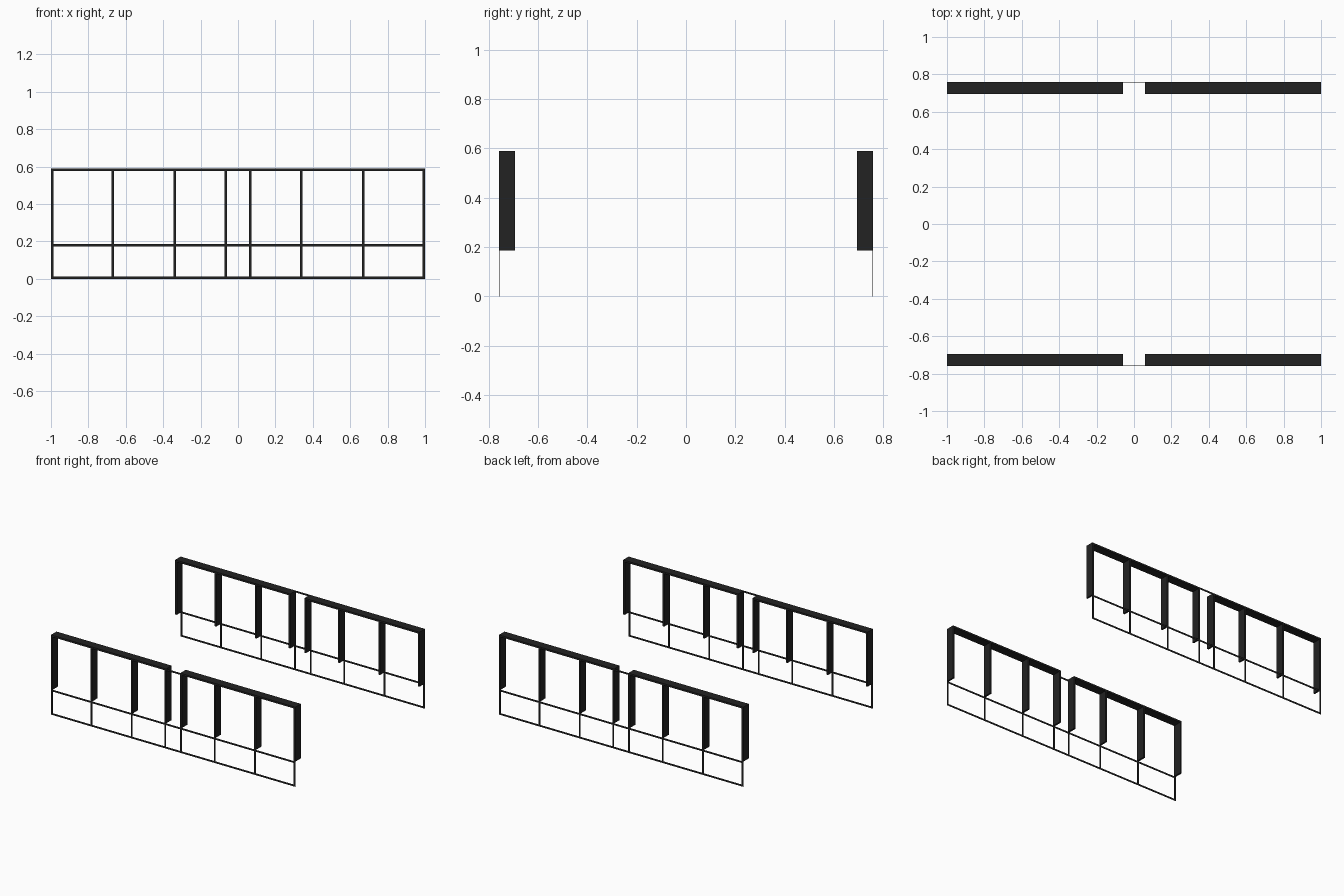
import bpy, bmesh

if "Cube" in bpy.data.objects:
    bpy.data.objects.remove(bpy.data.objects["Cube"])

BAR = 0.013                              # width of every bar
OUTER_Y, DEEP, THIN = -0.758, 0.064, 0.002
POSTS = [0.0645, 0.339, 0.670, 0.9935]   # post centres, mirrored in x
POSTS = [-x for x in reversed(POSTS)] + POSTS
RAILS = [0.0065, 0.180, 0.5835]          # rail centres

black = bpy.data.materials.new("soft black")
black.diffuse_color = (0.016, 0.016, 0.016, 1)
black.use_nodes = True
black.node_tree.nodes["Principled BSDF"].inputs["Base Color"].default_value = black.diffuse_color


def breaks(centres):
    return [c + s * BAR / 2 for c in centres for s in (-1, 1)]


def is_bar(i, j):
    # even intervals lie inside a post or a rail
    return i % 2 == 0 or j % 2 == 0


def is_deep(i, j):
    # deep bars lie above the middle rail, except the short link at the centre
    return j > 2 and i != 7


def panel(name, depth, wanted):
    """Flat cells of the bar grid, extruded inwards, mirrored to the back."""
    xs, zs = breaks(POSTS), breaks(RAILS)
    bm = bmesh.new()
    for i in range(len(xs) - 1):
        for j in range(len(zs) - 1):
            if is_bar(i, j) and wanted(i, j):
                corners = [(xs[i], zs[j]), (xs[i + 1], zs[j]),
                           (xs[i + 1], zs[j + 1]), (xs[i], zs[j + 1])]
                bm.faces.new([bm.verts.new((x, OUTER_Y, z)) for x, z in corners])
    bmesh.ops.remove_doubles(bm, verts=bm.verts[:], dist=1e-5)
    flat = bm.faces[:]
    ext = bmesh.ops.extrude_face_region(bm, geom=flat, use_keep_orig=True)
    moved = [g for g in ext["geom"] if isinstance(g, bmesh.types.BMVert)]
    bmesh.ops.translate(bm, verts=moved, vec=(0, depth, 0))
    bmesh.ops.recalc_face_normals(bm, faces=bm.faces[:])
    me = bpy.data.meshes.new(name)
    bm.to_mesh(me)
    bm.free()
    me.materials.append(black)
    ob = bpy.data.objects.new(name, me)
    bpy.context.collection.objects.link(ob)
    mod = ob.modifiers.new("mirror to back", 'MIRROR')
    mod.use_axis = (False, True, False)
    mod.use_mirror_merge = False
    return ob


# deep window surrounds: upper posts and top rail
panel("deep_window_frames", DEEP, is_deep)
# thin flat lattice: lower posts, lower rails and the centre link
panel("thin_lattice", THIN, lambda i, j: not is_deep(i, j))
